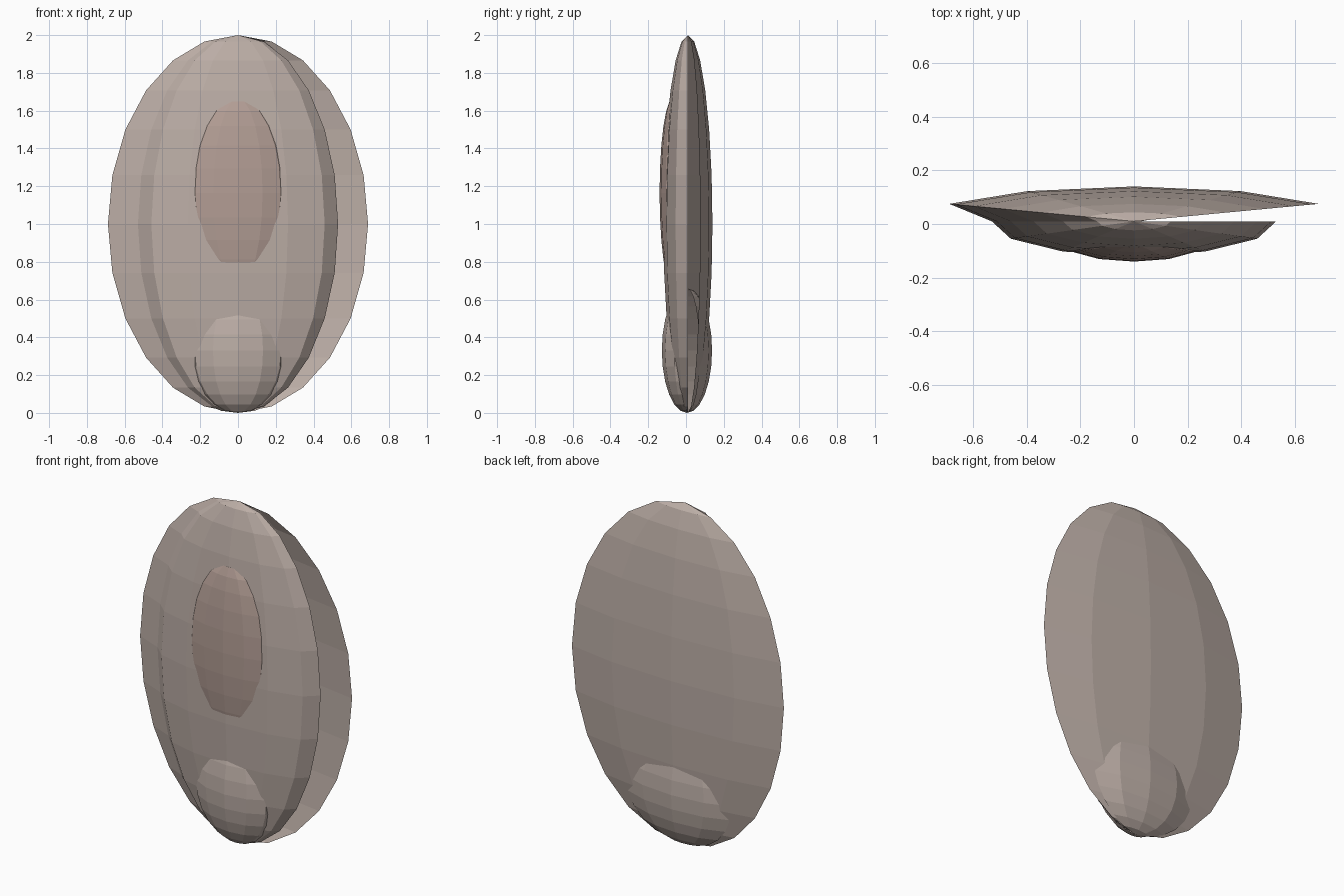
import bpy, bmesh
from math import sin, cos, pi

if "Cube" in bpy.data.objects:
    bpy.data.objects.remove(bpy.data.objects["Cube"])


def material(name, rgb):
    m = bpy.data.materials.new(name)
    m.diffuse_color = (*rgb, 1)
    m.use_nodes = True
    m.node_tree.nodes["Principled BSDF"].inputs["Base Color"].default_value = m.diffuse_color
    return m


def split_pod(name, centre, radii, mat, segs=12, rings=12):
    """Faceted ellipsoid, back half 1.5x wider, with one open strip on the right."""
    cx, cy, cz = centre
    rx, ry, rz = radii
    bm = bmesh.new()
    top = bm.verts.new((cx, cy, cz + rz))
    bottom = bm.verts.new((cx, cy, cz - rz))
    columns = []
    for k in range(1, segs + 1):
        a = 2 * pi * k / segs
        w = 1.5 if k < segs // 2 else 1.0
        column = [top]
        for r in range(1, rings):
            t = pi * r / rings
            column.append(bm.verts.new((cx + rx * w * cos(a) * sin(t),
                                        cy + ry * sin(a) * sin(t),
                                        cz + rz * cos(t))))
        columns.append(column + [bottom])
    for a, b in zip(columns, columns[1:]):
        for i in range(rings):
            corners = list(dict.fromkeys((a[i], a[i + 1], b[i + 1], b[i])))
            bm.faces.new(corners)
    mesh = bpy.data.meshes.new(name)
    bm.to_mesh(mesh)
    bm.free()
    mesh.materials.append(mat)
    obj = bpy.data.objects.new(name, mesh)
    bpy.context.collection.objects.link(obj)
    return obj


tan = material("tan", (0.50, 0.42, 0.38))
rose = material("rose_tan", (0.45, 0.34, 0.30))

# main shell, open along its right side
split_pod("shell", (0, 0.01, 1.0), (0.53, 0.13, 1.0), tan)
# raised oval on the front
split_pod("front_oval", (0, -0.07, 1.165), (0.26, 0.07, 0.5), rose)
# bulge at the foot
split_pod("base_bulge", (0, 0.005, 0.33), (0.265, 0.133, 0.33), tan)
